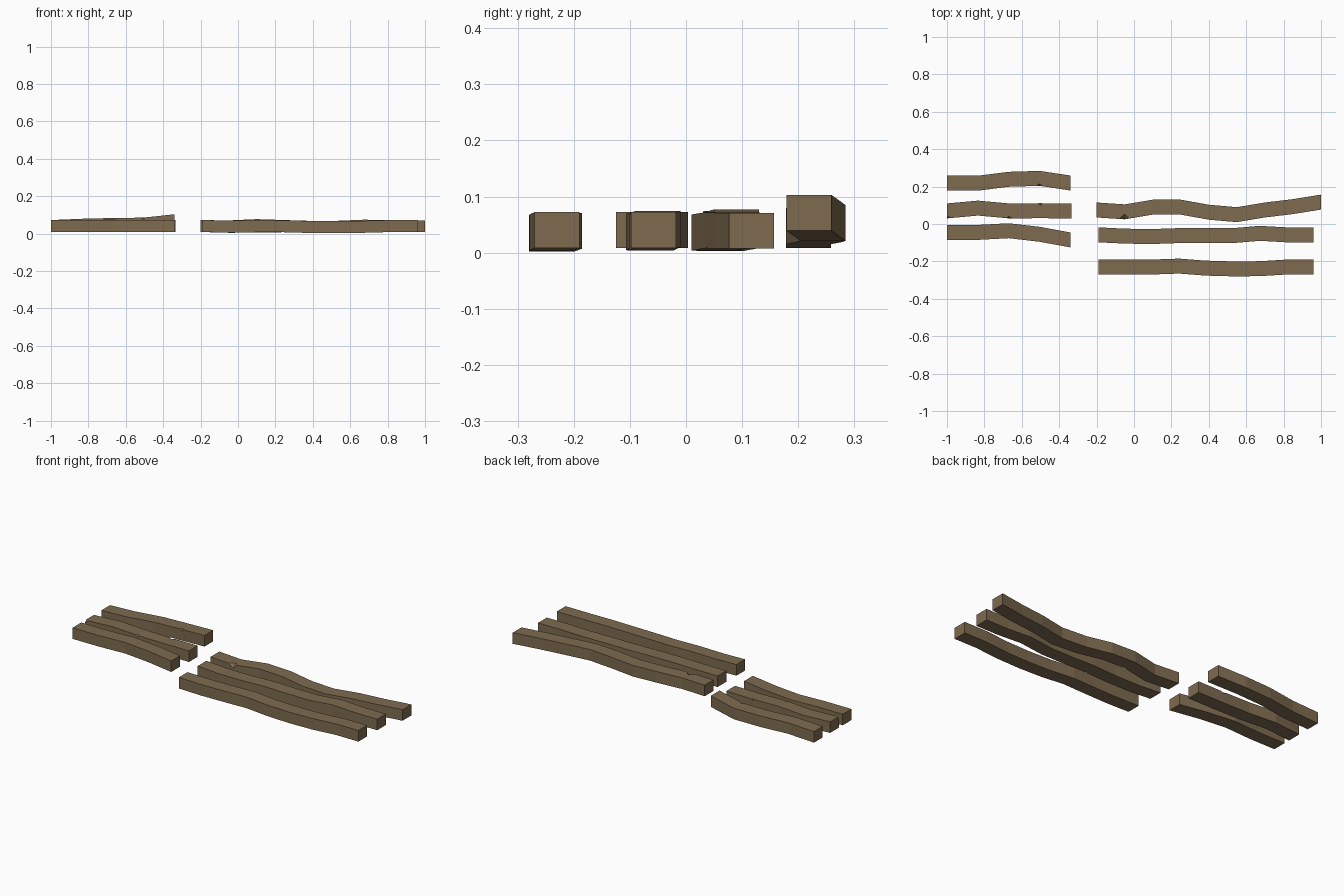
import bpy
import bmesh
from mathutils import Vector

default_cube = bpy.data.objects.get("Cube")
if default_cube:
    bpy.data.objects.remove(default_cube, do_unlink=True)

BEAM_WIDTH = 0.08
BEAM_HEIGHT = 0.064

# Single weathered timber colour
wood = bpy.data.materials.new("weathered brown wood")
wood.use_nodes = True
wood_colour = (0.21, 0.147, 0.08, 1)
wood.diffuse_color = wood_colour
wood.node_tree.nodes["Principled BSDF"].inputs["Base Color"].default_value = wood_colour


def make_object(name, bm):
    """Turn a bmesh into a flat shaded wooden object."""
    bmesh.ops.recalc_face_normals(bm, faces=bm.faces[:])
    mesh = bpy.data.meshes.new(name)
    bm.to_mesh(mesh)
    bm.free()
    mesh.materials.append(wood)
    obj = bpy.data.objects.new(name, mesh)
    bpy.context.scene.collection.objects.link(obj)
    return obj


def beam(name, start, end, centre, sway, lift):
    """Sweep a rectangle along x; sway and lift are in thousandths."""
    bm = bmesh.new()
    steps = len(sway) - 1
    rings = []
    for i, (side, rise) in enumerate(zip(sway, lift)):
        x = start + (end - start) * i / steps
        y = centre + side / 1000
        z = rise / 1000
        ring = []
        for across, up in ((-1, 0), (1, 0), (1, 1), (-1, 1)):
            ring.append(bm.verts.new((x, y + across * BEAM_WIDTH / 2, z + up * BEAM_HEIGHT)))
        rings.append(ring)
    for near, far in zip(rings, rings[1:]):
        for k in range(len(near)):
            n = (k + 1) % len(near)
            bm.faces.new((near[k], near[n], far[n], far[k]))
    bm.faces.new(rings[0])
    bm.faces.new(rings[-1])
    return make_object(name, bm)


def chip(target, place, size):
    """Cut a small splintered notch out of a beam edge."""
    bm = bmesh.new()
    axes = [Vector((size[0], 0, 0)), Vector((0, size[1], 0)), Vector((0, 0, size[2]))]
    for axis in axes:
        bm.verts.new(Vector(place) + axis)
        bm.verts.new(Vector(place) - axis)
    bmesh.ops.convex_hull(bm, input=bm.verts[:])
    cutter = make_object(target.name + "_chip_cutter", bm)
    cutter.hide_render = True
    cutter.hide_set(True)
    cut = target.modifiers.new("chip", 'BOOLEAN')
    cut.operation = 'DIFFERENCE'
    cut.solver = 'EXACT'
    cut.object = cutter


# Long beams
back_long = beam("back_long_beam", -0.2, 1, 0.075,
                 (0, -10, 15, 15, -12, -25, 0, 18, 42),
                 (8, 6, 13, 8, 3, 4, 8, 7, 7))
beam("middle_long_beam", -0.19, 0.96, -0.06,
     (2, -5, -7, -2, -2, -2, 10, 2, 2),
     (8, 4, 5, 7, 4, 4, 10, 8, 8))
beam("front_long_beam", -0.19, 0.96, -0.23,
     (0, 0, 0, 5, -6, -10, -9, 0, 0),
     (8, 5, 7, 7, 3, 2, 4, 8, 8))

# Short beams
back_short = beam("back_short_beam", -1, -0.34, 0.218,
                  (0, 0, 21, 26, 1), (8, 15, 19, 21, 39))
middle_short = beam("middle_short_beam", -1, -0.335, 0.07,
                    (0, 15, 0, 1, 0), (8, 9, 10, 7, 8))
beam("front_short_beam", -1, -0.34, -0.045,
     (0, 0, 9, -10, -40), (8, 8, 8, 8, 8))

# Splintered notches along the top edges
chip(back_long, (-0.05, 0.025, 0.07), (0.032, 0.028, 0.02))
chip(middle_short, (-0.668, 0.03, 0.074), (0.018, 0.012, 0.01))
chip(middle_short, (-1, 0.03, 0.072), (0.025, 0.015, 0.012))
chip(middle_short, (-0.5, 0.111, 0.071), (0.015, 0.01, 0.01))
chip(back_short, (-0.505, 0.204, 0.085), (0.015, 0.012, 0.01))
